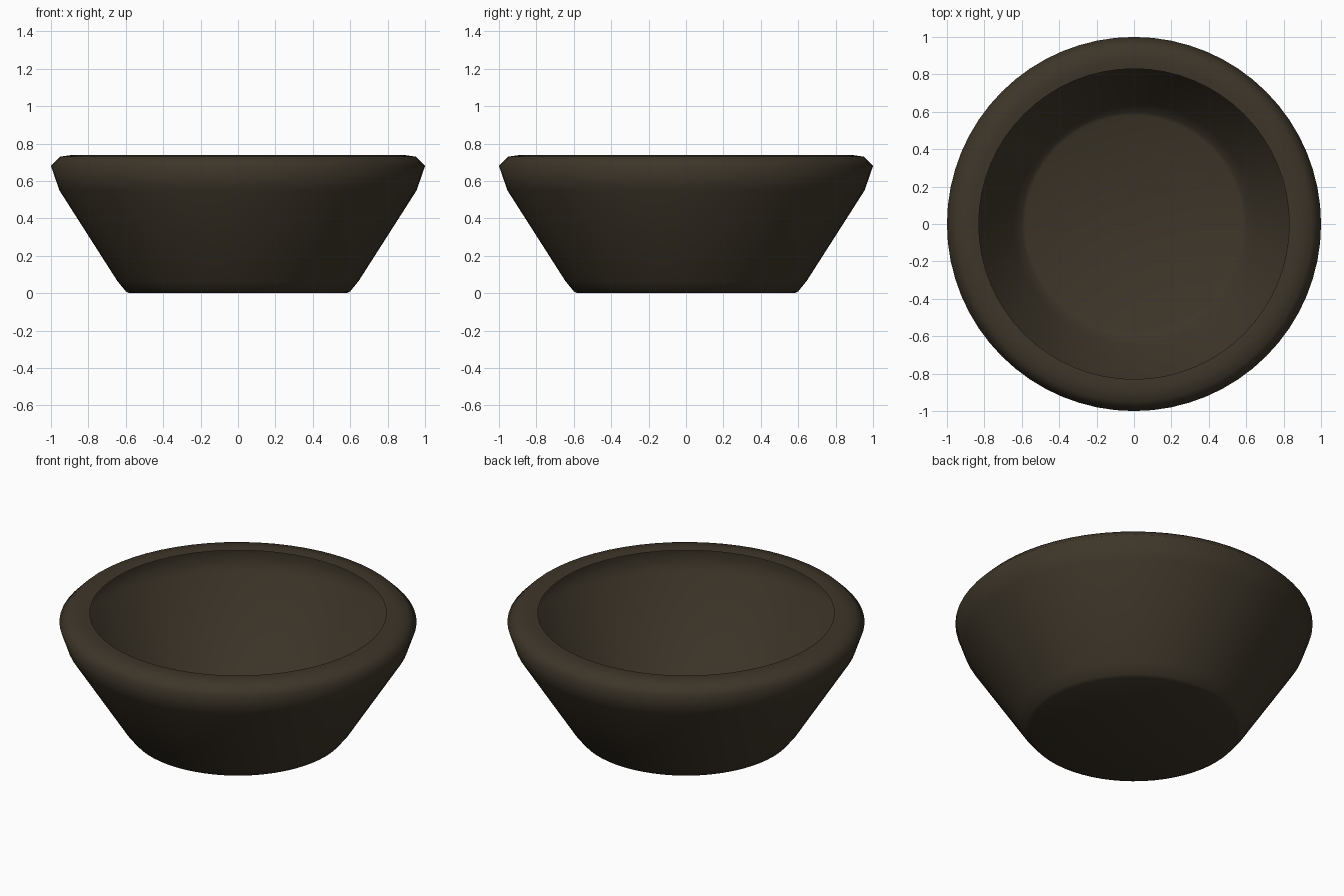
import bpy, bmesh, math

if "Cube" in bpy.data.objects:
    bpy.data.objects.remove(bpy.data.objects["Cube"])

SIDES = 64
# Half section of the thin shell (radius, height): base, flared wall, rolled lip
PROFILE = [(0.58, 0.0), (0.60, 0.01), (0.645, 0.065), (0.955, 0.55), (1.0, 0.68),
           (0.95, 0.73), (0.88, 0.74), (0.83, 0.735)]

# Revolve the section around z
bm = bmesh.new()
rings = []
for r, z in PROFILE:
    rings.append([bm.verts.new((r * math.cos(math.tau * i / SIDES),
                                r * math.sin(math.tau * i / SIDES), z))
                  for i in range(SIDES)])
for a, b in zip(rings, rings[1:]):
    for i in range(SIDES):
        j = (i + 1) % SIDES
        bm.faces.new((a[i], a[j], b[j], b[i]))

# Close the bottom
bm.faces.new(rings[0][::-1])

mesh = bpy.data.meshes.new("bowl")
bm.to_mesh(mesh)
bm.free()
bowl = bpy.data.objects.new("bowl", mesh)
bpy.context.collection.objects.link(bowl)

# Dark brown finish
mat = bpy.data.materials.new("dark_brown")
mat.diffuse_color = (0.047, 0.036, 0.022, 1)
mat.use_nodes = True
mat.node_tree.nodes["Principled BSDF"].inputs["Base Color"].default_value = mat.diffuse_color
mesh.materials.append(mat)

# Smooth surfaces all over
bpy.context.view_layer.objects.active = bowl
bowl.select_set(True)
bpy.ops.object.shade_smooth_by_angle(angle=math.radians(80))
